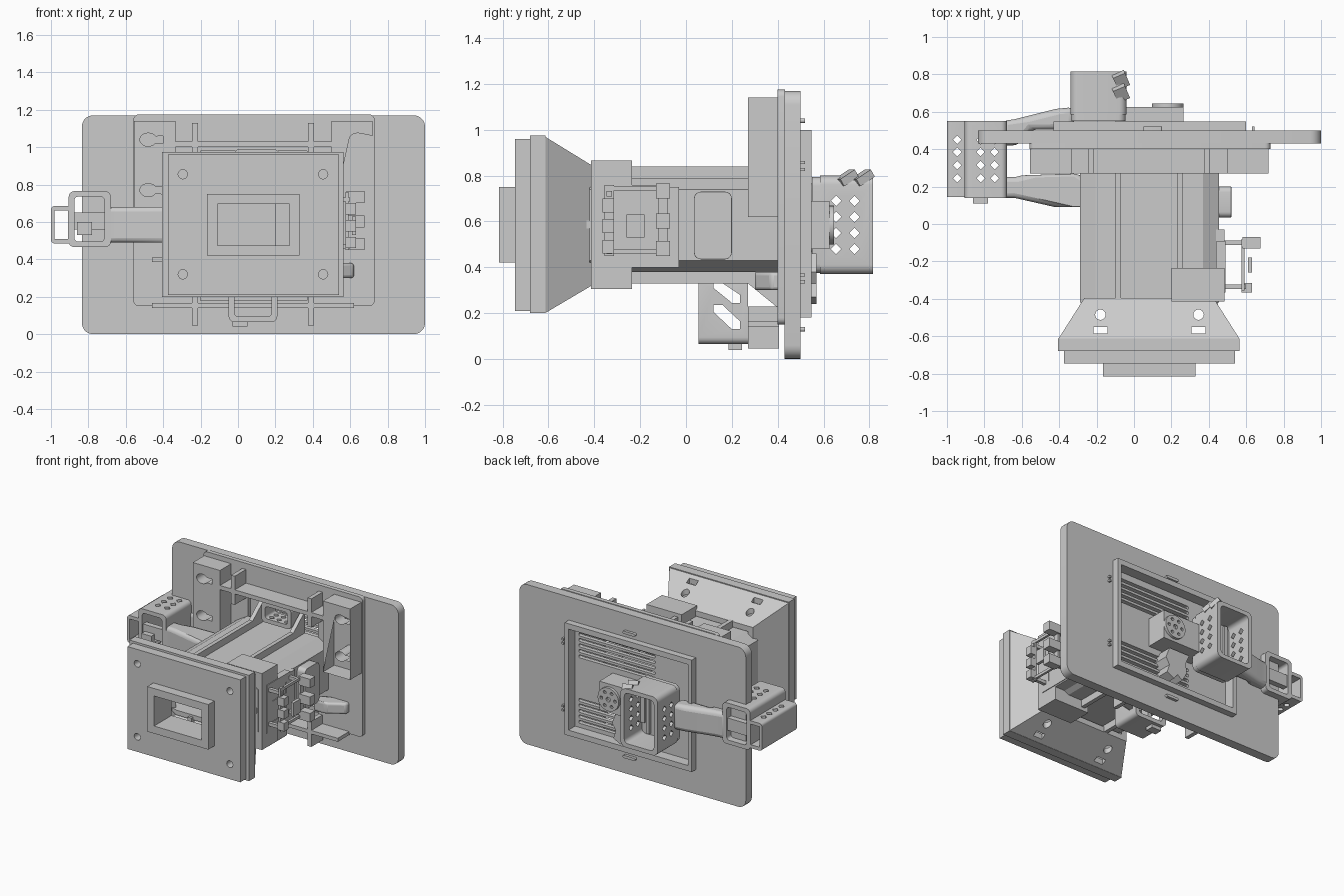
import bpy, bmesh, math
from mathutils import Vector

if "Cube" in bpy.data.objects:
    bpy.data.objects.remove(bpy.data.objects["Cube"])

MAP = {'x': lambda u, v, w: (w, u, v), 'y': lambda u, v, w: (u, w, v), 'z': lambda u, v, w: (u, v, w)}


def add_mesh(name, bm):
    bmesh.ops.remove_doubles(bm, verts=bm.verts, dist=1e-5)
    bmesh.ops.recalc_face_normals(bm, faces=bm.faces)
    me = bpy.data.meshes.new(name)
    bm.to_mesh(me)
    bm.free()
    ob = bpy.data.objects.new(name, me)
    bpy.context.collection.objects.link(ob)
    return ob


def prism(name, axis, a, b, *outlines):
    """Extrude an outline (first) with holes (rest) from a to b along an axis."""
    cu = bpy.data.curves.new(name, 'CURVE')
    cu.dimensions, cu.fill_mode, cu.extrude = '2D', 'BOTH', (b - a) / 2
    for pts in outlines:
        sp = cu.splines.new('POLY')
        sp.points.add(len(pts) - 1)
        for p, (u, v) in zip(sp.points, pts):
            p.co = (u, v, 0, 1)
        sp.use_cyclic_u = True
    tmp = bpy.data.objects.new(name, cu)
    bpy.context.collection.objects.link(tmp)
    me = bpy.data.meshes.new_from_object(tmp.evaluated_get(bpy.context.evaluated_depsgraph_get()))
    bm = bmesh.new()
    bm.from_mesh(me)
    for v in bm.verts:
        v.co = MAP[axis](v.co.x, v.co.y, v.co.z + (a + b) / 2)
    bpy.data.objects.remove(tmp)
    bpy.data.curves.remove(cu)
    bpy.data.meshes.remove(me)
    return add_mesh(name, bm)


def rect(u0, u1, v0, v1, r=0, n=5):
    if not r:
        return [(u0, v0), (u1, v0), (u1, v1), (u0, v1)]
    out = []
    for k, (cu, cv) in enumerate([(u1 - r, v1 - r), (u0 + r, v1 - r), (u0 + r, v0 + r), (u1 - r, v0 + r)]):
        for i in range(n + 1):
            t = math.pi / 2 * (k + i / n)
            out.append((cu + r * math.cos(t), cv + r * math.sin(t)))
    return out


def circle(u, v, r, n=16):
    return [(u + r * math.cos(2 * math.pi * i / n), v + r * math.sin(2 * math.pi * i / n)) for i in range(n)]


def keyhole(u, v):
    arc = [(u + .045 * math.cos(math.radians(t)), v + .035 * math.sin(math.radians(t))) for t in range(30, 331, 20)]
    return arc + [(u + .08, v - .02), (u + .08, v + .02)]


def box(name, x0, x1, y0, y1, z0, z1):
    return prism(name, 'z', z0, z1, rect(x0, x1, y0, y1))


def bevel(ob, width, seg=3):
    m = ob.modifiers.new('bevel', 'BEVEL')
    m.width, m.segments, m.limit_method = width, seg, 'ANGLE'
    return ob


def cut(ob, axis, a, b, outlines):
    for pts in outlines:
        c = prism('cutter', axis, a, b, pts)
        m = ob.modifiers.new('cut', 'BOOLEAN')
        m.operation, m.object, m.solver = 'DIFFERENCE', c, 'EXACT'
        bpy.context.view_layer.objects.active = ob
        bpy.ops.object.modifier_apply(modifier=m.name)
        bpy.data.objects.remove(c)


def diamonds(us, vs, r=.023):
    return [circle(u, v, r, 4) for u in us for v in vs]


# Main plate, front slab and rear grille
prism('main_plate', 'y', .43, .5, rect(-.835, 1, 0, 1.17, .06), rect(-.4, .57, .22, .96))
prism('front_slab', 'y', .4, .432, rect(-.56, .73, .15, 1.175, .03), rect(-.2, .37, .18, .98))
prism('rear_frame', 'y', .49, .548, rect(-.43, .6, .18, 1.0), rect(-.4, .57, .22, .96))
slots = [rect(-.08, .54, z, z + .022, .0108) for z in
         [.25 + .04 * i for i in range(5)] + [.73 + .04 * i for i in range(5)]]
prism('rear_grille', 'y', .44, .47, rect(-.41, .58, .21, .97), *slots)
for z in (.33, .36, .82, .85):
    box('plate_pin', .63, .645, .49, .52, z, z + .014)
for z in (.13, 1.04):
    prism('plate_tab', 'y', .49, .52, rect(.05, .15, z - .01, z + .01, .009))

# Mounting blocks with keyholes
prism('mount_block_left', 'y', .27, .405, rect(-.555, -.335, .62, 1.14), keyhole(-.48, 1.04), keyhole(-.48, .77))
prism('mount_block_right', 'y', .27, .405, rect(.5, .72, .62, 1.14), keyhole(.64, 1.04), keyhole(.64, .77))

# Crossing stiffeners in front of the slab
box('top_stiffener', -.335, .5, .27, .405, 1.0, 1.03)
box('bottom_stiffener', -.46, .62, .27, .405, .14, .166)
box('left_stiffener', -.46, -.2, .27, .405, .385, .41)
for x in (-.23, .39):
    box('upright_stiffener_top', x - .015, x + .015, .27, .405, .92, 1.13)
    box('upright_stiffener_bottom', x - .015, x + .015, .27, .405, .045, .23)

# Hollow main body with ribs


def octagon(i):
    return [(-.29 + i, .43), (-.205, .38 + i), (.37, .38 + i), (.455 - i, .43),
            (.455 - i, .74), (.37, .79 - i), (-.205, .79 - i), (-.29 + i, .74)]


prism('main_body', 'y', -.42, .405, octagon(0), octagon(.035))
for x in (-.085, .245):
    prism('top_rib', 'x', x - .015, x + .015,
          [(-.44, .76), (.405, .76), (.405, .95), (.27, .84), (-.44, .84)])
    prism('bottom_rib', 'x', x - .015, x + .015,
          [(-.44, .4), (.405, .4), (.405, .22), (.27, .33), (-.44, .33)])

# Tapered hood: closed loft of outer and inner rings
bm = bmesh.new()
rings = []
for y, x0, x1, z0, z1 in [(-.615, -.405, .565, .2, .97), (-.395, -.265, .425, .33, .835),
                          (-.395, -.225, .385, .37, .795), (-.615, -.365, .525, .24, .93)]:
    rings.append([bm.verts.new((u, y, v)) for u, v in rect(x0, x1, z0, z1)])
for i in range(4):
    A, B = rings[i], rings[(i + 1) % 4]
    for k in range(4):
        bm.faces.new((A[k], A[(k + 1) % 4], B[(k + 1) % 4], B[k]))
hood = add_mesh('tapered_hood', bm)
for x in (-.18, .345):
    cut(hood, 'z', 0, 1.2, [circle(x, -.485, .028), rect(x - .037, x + .037, -.585, -.55)])
box('hood_tab', .4, .45, -.485, -.41, .57, .605)

# Front plates and window nozzle
win = rect(-.11, .275, .475, .695)
screws = [circle(x, z, .025) for x in (-.295, .455) for z in (.32, .855)]
prism('front_plate_rear', 'y', -.68, -.612, rect(-.405, .565, .2, .975), win)
prism('front_plate', 'y', -.745, -.68, rect(-.375, .54, .21, .96), win, *screws)
prism('window_nozzle', 'y', -.815, -.74, rect(-.165, .33, .42, .75), win)

# Side box, electronics panel and connectors
box('side_box', .2, .485, -.415, -.235, .305, .865)
prism('side_panel', 'x', .44, .49, rect(-.365, -.09, .41, .76),
      rect(-.30, -.14, .62, .70), rect(-.30, -.14, .47, .55))
box('panel_foot', .4, .485, -.235, -.03, .4, .75)
for y in (-.335, -.1):
    for z in (.47, .72):
        box('panel_standoff', .48, .6, y - .012, y + .012, z - .012, z + .012)
    box('connector_rail', .575, .592, y - .02, y + .02, .45, .76)
for z in (.46, .55, .64):
    box('front_connector', .575, .63, -.365, -.315, z, z + .06)
for z in (.45, .57, .70):
    box('rear_connector', .58, .675, -.13, -.07, z, z + .065)
for z in (.46, .735):
    box('connector_bridge', .575, .592, -.34, -.09, z, z + .02)
box('middle_connector', .61, .632, -.26, -.18, .53, .63)
bevel(prism('side_motor', 'x', .36, .52, rect(.035, .2, .435, .73, .03)), .012)

# Curved arm beside the body and finger behind the grille
bevel(prism('side_arm', 'z', .3, .38, [(.4, .3), (.5, .3), (.62, .37), (.62, .43), (.52, .43), (.4, .38)]), .015)
prism('grille_finger', 'y', .45, .57, [(.0, .46), (.17, .46), (.2, .38), (.17, .33), (.19, .27),
                                      (.13, .24), (.1, .28), (.06, .25), (.02, .32), (.03, .39)])

# Lower bracket with slanted slots
low = prism('lower_bracket', 'y', .055, .27, rect(-.05, .21, .065, .36, .03), rect(-.02, .18, .095, .34, .02))
cut(low, 'x', -.2, .4, [[(.12, .31), (.2, .245), (.235, .245), (.235, .28), (.16, .33), (.12, .33)],
                        [(.12, .205), (.2, .13), (.235, .13), (.235, .165), (.16, .235), (.12, .235)]])
box('lower_bracket_nub', -.03, .05, .185, .245, .04, .075)

# Upper perforated bracket behind the top stiffener
up = prism('upper_bracket', 'y', .3, .42, rect(-.02, .22, .84, .99, .03), rect(.01, .19, .87, .96, .02))
cut(up, 'z', .7, 1.2, diamonds((.04, .1, .16), (.335, .385), .02))

# Outer gripping bracket at the left
outer = prism('outer_bracket', 'y', .14, .55, rect(-.905, -.68, .465, .765, .03), rect(-.875, -.715, .495, .735, .02))
cut(outer, 'z', .3, 1, diamonds((-.82, -.745), (.245, .315, .385, .45)))
tip = prism('outer_bracket_tip', 'y', .145, .55, rect(-1, -.89, .485, .685, .02),
            rect(-.98, -.88 - .03, .51, .66))
cut(tip, 'z', .3, 1, diamonds((-.945,), (.245, .315, .385, .45)))
for y in (.15, .5):
    box('outer_bracket_bar', -.88, -.71, y, y + .04, .56, .65)
box('outer_bracket_nub', -.86, -.78, .11, .15, .53, .6)

# Arms passing in front of and behind the plate
bevel(prism('front_arm', 'z', .49, .68, [(-.71, .14), (-.64, .14), (-.42, .09), (-.2, .09), (-.2, .2),
                                        (-.3, .27), (-.6, .26), (-.64, .25), (-.71, .25)]), .03)
bevel(prism('rear_arm', 'z', .49, .68, [(-.71, .42), (-.62, .42), (-.55, .505), (-.32, .505), (-.32, .625),
                                       (-.42, .615), (-.64, .56), (-.71, .55)]), .03)

# Rear bracket, servo block and horn
rear = prism('rear_bracket', 'y', .585, .815, rect(-.34, -.04, .37, .8, .04), rect(-.31, -.07, .4, .77, .03))
cut(rear, 'x', -.5, .1, diamonds((.655, .735), (.48, .55, .62, .69)))
prism('rear_bracket_floor', 'y', .55, .61, rect(-.335, -.045, .375, .795, .04))
for x in (-.27, -.2, -.13):
    box('rear_bracket_rib', x - .012, x + .012, .6, .63, .41, .76)
for i, y in enumerate((.7, .77)):
    clip = box('rear_clip', -.035, .035, -.04, .04, -.018, .018)
    clip.location, clip.rotation_euler = (-.07, y, .79), (.55, 0, .4)
box('servo_block', -.1, .265, .465, .625, .48, .69)
prism('servo_horn', 'y', .62, .645, circle(.18, .585, .085, 24),
      *[circle(.18 + .055 * math.cos(t * math.pi / 3), .585 + .055 * math.sin(t * math.pi / 3), .012, 8)
        for t in range(6)], circle(.18, .585, .018, 8))

# Smooth the rounded parts, keep edges sharp
bpy.ops.object.select_all(action='SELECT')
bpy.context.view_layer.objects.active = hood
bpy.ops.object.shade_smooth_by_angle(angle=math.radians(30))
